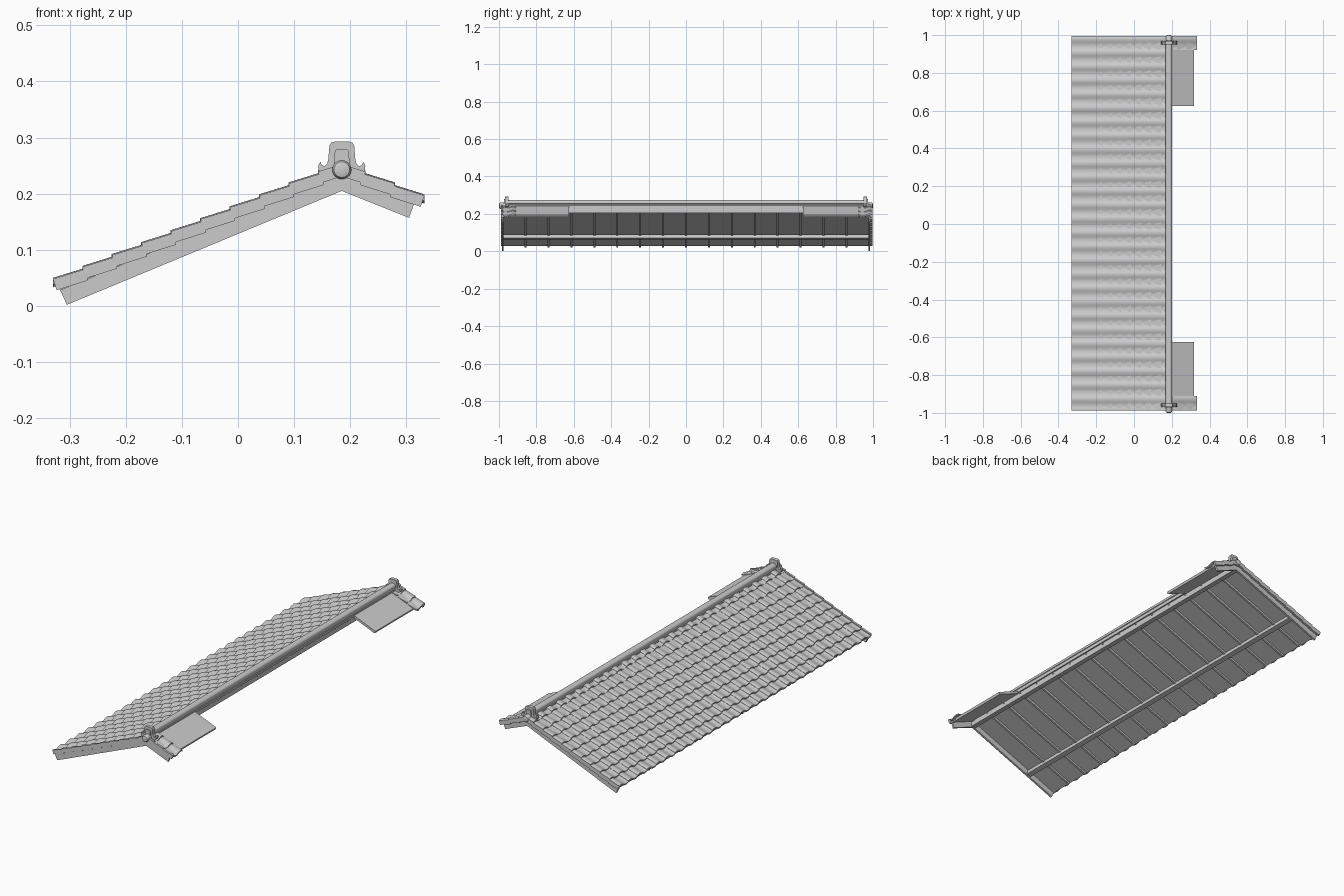
import bpy, bmesh, math
from mathutils import Vector

old = bpy.data.objects.get("Cube")
if old:
    bpy.data.objects.remove(old, do_unlink=True)

RIDGE_X = 0.185
PITCH = 1.98 / 27
Y_MIN = -0.985

mat = bpy.data.materials.new("plain grey")
mat.use_nodes = True
mat.diffuse_color = (0.6, 0.6, 0.6, 1)
mat.node_tree.nodes["Principled BSDF"].inputs["Base Color"].default_value = (0.6, 0.6, 0.6, 1)


def finish(name, bm, smooth=None):
    """Turn a bmesh into a named grey object."""
    bmesh.ops.recalc_face_normals(bm, faces=bm.faces)
    mesh = bpy.data.meshes.new(name)
    bm.to_mesh(mesh)
    bm.free()
    mesh.materials.append(mat)
    if smooth:
        mesh.shade_smooth()
        mesh.set_sharp_from_angle(angle=math.radians(smooth))
    obj = bpy.data.objects.new(name, mesh)
    bpy.context.collection.objects.link(obj)
    return obj


def loft(bm, first, second):
    """Closed solid between two matching outlines."""
    a = [bm.verts.new(p) for p in first]
    b = [bm.verts.new(p) for p in second]
    bm.faces.new(a)
    bm.faces.new(b[::-1])
    for i in range(len(a)):
        j = (i + 1) % len(a)
        bm.faces.new((a[j], a[i], b[i], b[j]))


def add_prism(bm, outline, y0, y1):
    loft(bm, [(x, y0, z) for x, z in outline], [(x, y1, z) for x, z in outline])


def prism(name, outline, y0, y1, smooth=None):
    bm = bmesh.new()
    add_prism(bm, outline, y0, y1)
    return finish(name, bm, smooth)


def rect(x0, x1, z0, z1):
    return [(x0, z0), (x1, z0), (x1, z1), (x0, z1)]


def deck_z(d):
    """Underside of the deck at horizontal distance d from the ridge."""
    return 0.236 - 0.414 * d


def deck_outline(side, end):
    pts = [(0, deck_z(0)), (end, deck_z(end)),
           (end + 0.005, deck_z(end) + 0.011), (0, deck_z(0) + 0.013)]
    return [(RIDGE_X + side * d, z) for d, z in pts]


# Decks: full length on the long slope, end panels on the short slope
prism("long_deck", deck_outline(-1, 0.502), -0.98, 0.98)
for tag, y0, y1 in (("front", -0.98, -0.625), ("back", 0.625, 0.98)):
    prism(tag + "_short_deck", deck_outline(1, 0.128), y0, y1)

# Gable boards following both slopes
gable = [(-0.305, 0.002), (RIDGE_X, 0.205), (0.305, 0.157),
         (0.314, 0.183), (RIDGE_X, 0.236), (-0.317, 0.028)]
for tag, y in (("front", -0.98), ("back", 0.98)):
    prism(tag + "_gable_board", gable, y - 0.005, y + 0.005)

# Rafters under the long deck
bm = bmesh.new()
for i in range(17):
    y = -0.98 + i * 0.1225
    ends = [(-0.006, 0), (0.5, 0), (0.496, 0.01), (-0.012, 0.01)]
    add_prism(bm, [(RIDGE_X - d, deck_z(max(d, 0)) - drop) for d, drop in ends],
              y - 0.005, y + 0.005)
finish("rafters", bm)

# Beams carrying the rafters
prism("ridge_beam", rect(0.17, 0.195, 0.206, 0.234), -0.975, 0.975)
prism("purlin", [(-0.173, 0.064), (-0.15, 0.07), (-0.154, 0.09), (-0.176, 0.082)],
      -0.975, 0.975)

# Pantiles: each one a curved slab, its tail lapping over the row below
WAVE = [(0, -0.005), (0.12, -0.008), (0.28, -0.010), (0.45, -0.008),
        (0.6, -0.003), (0.72, -0.0005), (0.82, 0), (0.93, -0.001), (1.02, -0.004)]


def tile_z(tail, d):
    return 0.05 + 0.405 * (0.515 - tail) + 0.31 * (tail - d)


def row_span(row):
    tail = 0.0425 + 0.0525 * row
    return tail, max(tail - 0.062, 0.006)


def add_tile(bm, side, row, column):
    tail, head = row_span(row)
    y = Y_MIN + column * PITCH

    def section(d):
        z = tile_z(tail, d)
        top = [(RIDGE_X + side * d, min(y + u * PITCH, 0.995), z + h) for u, h in WAVE]
        return top + [(px, py, pz - 0.0065) for px, py, pz in reversed(top)]
    loft(bm, section(tail), section(head))


def add_verge(bm, side, row, y0, y1):
    tail, head = row_span(row)
    zt, zh = tile_z(tail, tail), tile_z(tail, head)
    pts = [(tail, zt - 0.002), (head, zh - 0.002), (head, zh - 0.024),
           (tail - 0.007, zt - 0.022)]
    add_prism(bm, [(RIDGE_X + side * d, z) for d, z in pts], y0, y1)


for name, side, rows, columns in (("long_slope_tiles", -1, 10, range(27)),
                                  ("short_slope_tiles", 1, 3, (0, 26))):
    bm = bmesh.new()
    for row in range(rows):
        for column in columns:
            add_tile(bm, side, row, column)
        add_verge(bm, side, row, -0.988, -0.978)
        add_verge(bm, side, row, 0.985, 0.996)
    finish(name, bm, 35)

# Ridge: two ledge courses and a rounded cap
half = [(0.017, 0.234), (0.017, 0.245), (0.014, 0.247), (0.014, 0.253),
        (0.017, 0.255), (0.017, 0.263)]
half += [(0.017 * math.cos(a), 0.263 + 0.012 * math.sin(a))
         for a in (math.pi * k / 12 for k in range(1, 6))]
ridge = [(RIDGE_X + x, z) for x, z in half] + [(RIDGE_X, 0.275)]
ridge += [(RIDGE_X - x, z) for x, z in reversed(half)]
prism("ridge_cap", ridge, -0.96, 0.96, 35)

# Ridge-end ornaments with side curls, raised arch and round boss
side_curve = [(0.012, 0.232), (0.032, 0.235), (0.041, 0.241), (0.042, 0.250),
              (0.038, 0.257), (0.036, 0.251), (0.031, 0.249), (0.026, 0.254),
              (0.024, 0.262), (0.022, 0.286), (0.019, 0.291), (0.012, 0.293)]
arch_curve = [(0.014, 0.24), (0.013, 0.272), (0.011, 0.278), (0.006, 0.280)]


def mirrored(curve):
    return ([(RIDGE_X + x, z) for x, z in curve]
            + [(RIDGE_X - x, z) for x, z in reversed(curve)])


for tag, s in (("front", -1), ("back", 1)):
    prism(tag + "_ridge_ornament", mirrored(side_curve), s * 0.950, s * 0.968)
    prism(tag + "_ornament_arch", mirrored(arch_curve), s * 0.967, s * 0.974)
    bm = bmesh.new()
    rings = []
    for y, r in ((0.955, 0.017), (0.993, 0.017), (0.998, 0.014), (1.0, 0.008)):
        rings.append([bm.verts.new(Vector((RIDGE_X + r * math.cos(a), s * y,
                                           0.243 + r * math.sin(a))))
                      for a in (math.tau * k / 24 for k in range(24))])
    for low, high in zip(rings, rings[1:]):
        for k in range(24):
            j = (k + 1) % 24
            bm.faces.new((low[k], low[j], high[j], high[k]))
    bm.faces.new(rings[0])
    bm.faces.new(rings[-1])
    finish(tag + "_round_boss", bm, 40)
